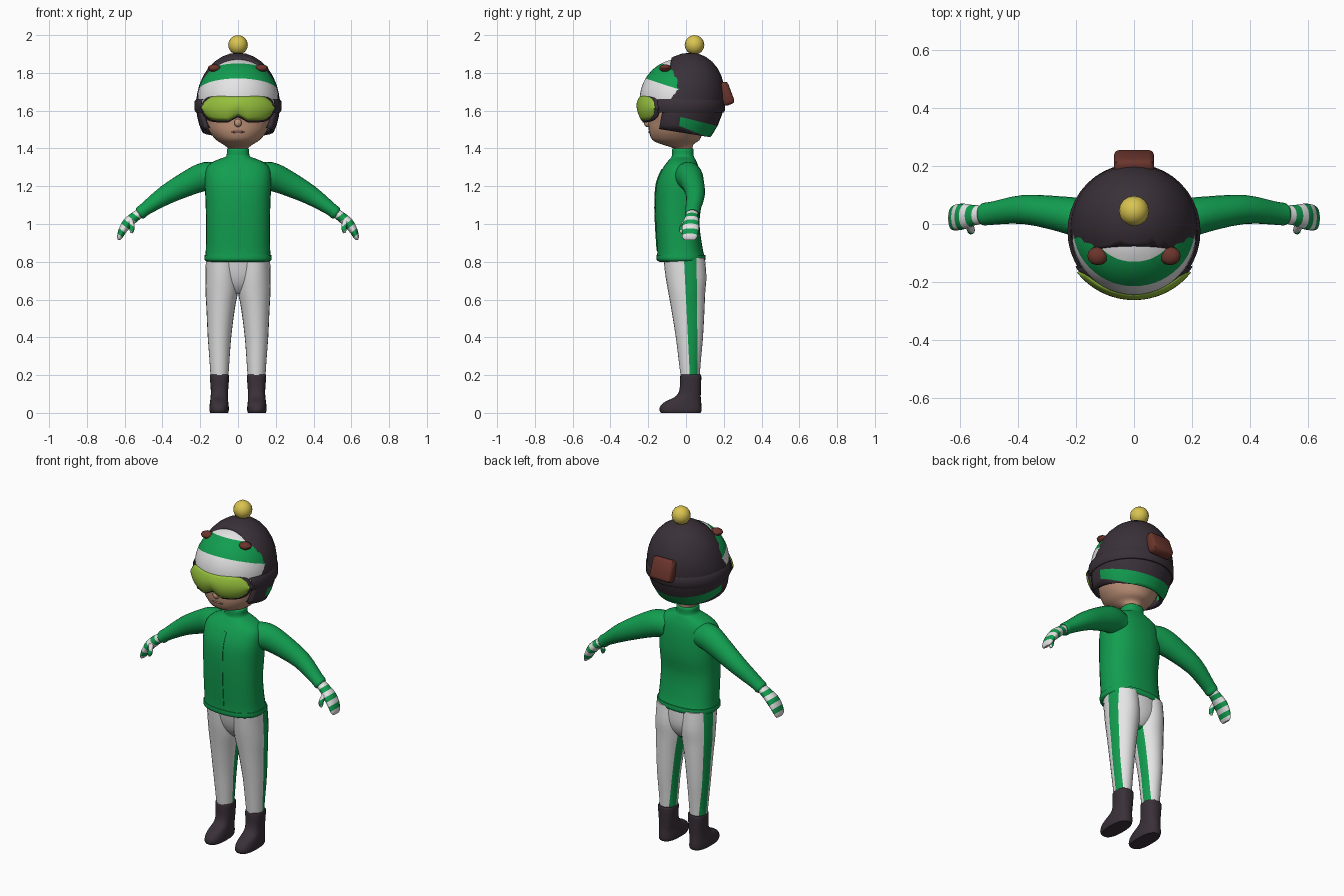
import bpy, bmesh
from math import pi, sin, cos
from mathutils import Vector, Matrix

if "Cube" in bpy.data.objects:
    bpy.data.objects.remove(bpy.data.objects["Cube"], do_unlink=True)


def colour(name, r, g, b):
    m = bpy.data.materials.new(name)
    m.use_nodes = True
    m.diffuse_color = (r, g, b, 1)
    m.node_tree.nodes["Principled BSDF"].inputs["Base Color"].default_value = (r, g, b, 1)
    return m


green = colour("jacket green", .006, .34, .08)
white = colour("cloth white", .78, .78, .78)
dark = colour("charcoal", .042, .03, .04)
lime = colour("lime lens", .3, .52, .045)
yellow = colour("pompom yellow", .7, .55, .08)
brown = colour("leather brown", .145, .035, .025)
skin = colour("skin", .52, .29, .19)
lip = colour("lip", .33, .15, .1)


def finish(name, bm, mats, mirror=False, thick=0, cuts=(), trims=(), rule=None):
    """Trim and cut by planes, colour faces by rule, add modifiers."""
    for co, no, clear in [(c, n, False) for c, n in cuts] + [(c, n, True) for c, n in trims]:
        bmesh.ops.bisect_plane(bm, geom=bm.verts[:] + bm.edges[:] + bm.faces[:],
                               plane_co=co, plane_no=no, clear_outer=clear)
    if not trims:
        bmesh.ops.recalc_face_normals(bm, faces=bm.faces)
    for f in bm.faces:
        if rule:
            f.material_index = rule(f.calc_center_median())
    me = bpy.data.meshes.new(name)
    bm.to_mesh(me)
    bm.free()
    ob = bpy.data.objects.new(name, me)
    bpy.context.collection.objects.link(ob)
    for m in mats:
        me.materials.append(m)
    if thick:
        s = ob.modifiers.new("thickness", 'SOLIDIFY')
        s.thickness, s.offset = thick, -1
    if mirror:
        ob.modifiers.new("mirror", 'MIRROR')
    bpy.ops.object.select_all(action='DESELECT')
    ob.select_set(True)
    bpy.context.view_layer.objects.active = ob
    bpy.ops.object.shade_smooth_by_angle(angle=.8)
    return ob


def smooth_rows(rows, steps):
    """Catmull-Rom interpolation of (x, y, z, radius, radius) rows."""
    out = []
    for i in range(len(rows) - 1):
        a, b, c, d = (rows[max(0, min(len(rows) - 1, i + k))] for k in (-1, 0, 1, 2))
        for s in range(steps):
            t = s / steps
            out.append([q + .5 * t * (r - p + t * (2 * p - 5 * q + 4 * r - w + t * (3 * (q - r) + w - p)))
                        for p, q, r, w in zip(a, b, c, d)])
    return out + [list(rows[-1])]


def loft(name, rows, mats, axis=None, steps=3, power=2, sides=24, **kw):
    """Skin elliptical rings: level ones, or across the path when axis is given."""
    rows = smooth_rows(rows, steps)
    bm = bmesh.new()
    rings = []
    for i, (x, y, z, ra, rb) in enumerate(rows):
        u, v = Vector((1, 0, 0)), Vector((0, 1, 0))
        if axis:
            v = Vector(axis)
            t = Vector(rows[min(i + 1, len(rows) - 1)][:3]) - Vector(rows[max(i - 1, 0)][:3])
            u = v.cross(t).normalized()
        ring = []
        for k in range(sides):
            c, s = cos(2 * pi * k / sides), sin(2 * pi * k / sides)
            c, s = (abs(w) ** (2 / power) * (1 if w > 0 else -1) for w in (c, s))
            ring.append(bm.verts.new(Vector((x, y, z)) + u * ra * c + v * rb * s))
        rings.append(ring)
    for a, b in zip(rings, rings[1:]):
        for k in range(sides):
            bm.faces.new((a[k], a[k - 1], b[k - 1], b[k]))
    bm.faces.new(rings[0])
    bm.faces.new(rings[-1])
    return finish(name, bm, mats, **kw)


def ball(name, centre, radii, mats, lean=0, seg=24, **kw):
    m = Matrix.Translation(centre) @ Matrix.Diagonal((*radii, 1))
    m[1][2] = lean * radii[2]
    bm = bmesh.new()
    bmesh.ops.create_uvsphere(bm, u_segments=seg, v_segments=seg // 2, radius=1, matrix=m)
    return finish(name, bm, mats, **kw)


# Jacket body with hem and collar
loft("jacket", [(0, -.025, .80, .16, .115), (0, -.026, .81, .177, .129), (0, -.027, .835, .177, .129),
                (0, -.03, .85, .171, .122), (0, -.045, 1, .169, .116), (0, -.04, 1.12, .172, .124),
                (0, -.037, 1.22, .176, .118), (0, -.028, 1.29, .17, .098), (0, -.022, 1.325, .14, .08),
                (0, -.018, 1.347, .09, .066), (0, -.017, 1.36, .062, .058), (0, -.017, 1.395, .059, .057),
                (0, -.017, 1.4, .05, .048)], [green], power=2.4, sides=32)
loft("zip_placket", [(0, -.151, .86, .005, .014), (0, -.16, 1, .005, .014), (0, -.163, 1.12, .005, .014),
                     (0, -.154, 1.22, .005, .014), (0, -.125, 1.29, .005, .014)],
     [green], axis=(1, 0, 0), power=5, sides=16)
loft("sleeves", [(.1, .0, 1.25, .07, .07), (.17, .015, 1.252, .076, .072), (.25, .033, 1.222, .068, .062),
                 (.38, .05, 1.155, .052, .05), (.49, .037, 1.08, .035, .04), (.515, .034, 1.06, .035, .039),
                 (.525, .034, 1.053, .029, .033)], [green], axis=(0, 1, 0), mirror=True)

# Striped gloves: bands run across the line of the arm
along = Vector((.6, 0, -.8))
wrist = Vector((.515, .03, 1.06))
band = .027


def glove_rule(c):
    return int(max(0, (c - wrist).dot(along)) / band) % 2


glove = dict(mats=[white, green], axis=(0, 1, 0), mirror=True, rule=glove_rule,
             cuts=[(wrist + along * band * i, along) for i in range(1, 7)])
loft("gloves", [(.505, .034, 1.067, .024, .03), (.55, .03, 1.035, .027, .035), (.585, .026, 1.003, .028, .044),
                (.61, .023, .968, .022, .045), (.626, .02, .932, .015, .04), (.63, .02, .915, .006, .028)], **glove)
loft("thumbs", [(.57, .0, 1.02, .014, .014), (.562, -.018, .99, .014, .014), (.562, -.024, .965, .012, .012),
                (.565, -.024, .952, .005, .005)], sides=12, **glove)

# Trousers with a stripe down each side
edge_a, edge_b = (Vector((0, .03, 0)), Vector((0, 1, .05))), (Vector((0, .064, 0)), Vector((0, 1, .01)))


def stripe_rule(c):
    return int((c - edge_a[0]).dot(edge_a[1]) > 0 > (c - edge_b[0]).dot(edge_b[1]))


trousers = dict(mats=[white, green], cuts=[edge_a, edge_b], rule=stripe_rule)
loft("trouser_legs", [(.098, .022, .19, .047, .05), (.098, .02, .28, .053, .059), (.098, .018, .4, .062, .072),
                      (.092, .01, .55, .075, .088), (.086, .004, .64, .086, .098), (.084, .0, .72, .088, .108),
                      (.083, -.01, .82, .087, .11)], mirror=True, **trousers)
loft("trouser_seat", [(0, .005, .63, .03, .04), (0, .004, .67, .1, .075), (0, .0, .73, .155, .098),
                      (0, -.01, .82, .166, .108)], **trousers)

# Boots
loft("boots", [(.1, -.028, 0, .047, .105), (.1, -.029, .012, .051, .111), (.1, -.027, .035, .051, .109),
               (.1, -.015, .06, .048, .095), (.099, .01, .085, .046, .068), (.098, .022, .12, .046, .057),
               (.098, .025, .19, .051, .056), (.098, .025, .203, .048, .053)], [dark], power=2.5, mirror=True)

# Head, nose and mouth
loft("head", [(0, -.015, 1.37, .05, .048), (0, -.015, 1.4, .053, .05), (0, -.045, 1.422, .08, .085),
              (0, -.053, 1.445, .115, .125), (0, -.053, 1.49, .153, .143), (0, -.045, 1.54, .172, .155),
              (0, -.04, 1.6, .185, .165), (0, -.03, 1.7, .16, .15)], [skin], sides=32)
ball("nose", (0, -.203, 1.535), (.02, .02, .022), [skin], seg=16)
ball("mouth", (0, -.193, 1.487), (.036, .007, .006), [lip], seg=16)


# Helmet front shell with tilted stripes
def level(h, slope):
    return Vector((0, 0, h)), Vector((0, slope, 1))


def shell_rule(c):
    s = c.z + .33 * c.y
    return 1 if 1.7 < s < 1.807 else 0


ball("helmet_shell", (0, -.03, 1.66), (.215, .215, .215), [white, green], seg=48,
     cuts=[level(1.7, .33), level(1.807, .33)], rule=shell_rule,
     trims=[((0, 0, 1.62), (0, 0, -1)), ((0, .02, 0), (0, 1, 0))])


# Dark cap over the back, with a coloured panel low at the nape
def cap_rule(c):
    return int(c.z + .25 * c.y < 1.56 and c.z + .4 * c.y > 1.505 and c.y > -.02)


ball("cap", (0, -.02, 1.63), (.222, .222, .277), [dark, green], lean=.15, seg=32, thick=.02,
     cuts=[level(1.56, .25), level(1.505, .4)], rule=cap_rule,
     trims=[((0, -.115, 1.66), (0, -1, .175)), ((0, 0, 1.48), (0, -.16, -1))])
ball("pompom", (0, .045, 1.948), (.052, .052, .052), [yellow], seg=16)

# Goggle strap
loft("goggle_strap", [(0, -.025, 1.59, .222, .224), (0, -.025, 1.6, .229, .232),
                      (0, -.025, 1.65, .229, .231), (0, -.025, 1.662, .22, .222)],
     [dark], sides=40, steps=1, trims=[((0, -.15, 0), (0, -1, 0))])


# Goggles: a wrapped panel with rounded ends and a nose notch
def visor(name, mat, reach, grow, out, thick):
    bm = bmesh.new()
    cols, rows = 32, 8
    grid = []
    for i in range(cols + 1):
        u = 2 * i / cols - 1
        a = u * reach
        end = max(.0, 1 - abs(u) ** 5) ** .5
        top = 1.615 + (.063 + grow) * (.15 + .85 * end)
        low = 1.615 - (.068 + grow) * (.15 + .85 * end) + .028 * max(0, 1 - abs(u) / .25)
        col = []
        for j in range(rows + 1):
            t = j / rows
            r = .222 + out + .02 * (1 - (2 * t - 1) ** 2)
            col.append(bm.verts.new((r * 1.02 * sin(a), -.02 - r * cos(a), low + (top - low) * t)))
        grid.append(col)
    for p, q in zip(grid, grid[1:]):
        for j in range(rows):
            bm.faces.new((p[j], q[j], q[j + 1], p[j + 1]))
    bmesh.ops.recalc_face_normals(bm, faces=bm.faces)
    mid = bm.faces[:][cols * rows // 2]
    if mid.normal.y > 0:
        bmesh.ops.reverse_faces(bm, faces=bm.faces)
    ob = finish(name, bm, [mat], trims=[((0, 9, 0), (0, 1, 0))], thick=thick)
    return ob


visor("goggle_lens", lime, .92, 0, 0, .02)
visor("goggle_frame", dark, 1.0, .01, -.007, .035)

# Leather clip at the back and small patches in front
bm = bmesh.new()
bmesh.ops.create_cube(bm, size=1, matrix=Matrix.Translation((0, .21, 1.69))
                      @ Matrix.Rotation(.36, 4, 'X') @ Matrix.Diagonal((.138, .062, .125, 1)))
bmesh.ops.bevel(bm, geom=bm.edges[:], offset=.018, segments=2, affect='EDGES', profile=.5)
finish("back_clip", bm, [brown])
ball("front_patches", (.125, -.11, 1.825), (.036, .032, .02), [brown], seg=12, mirror=True)
